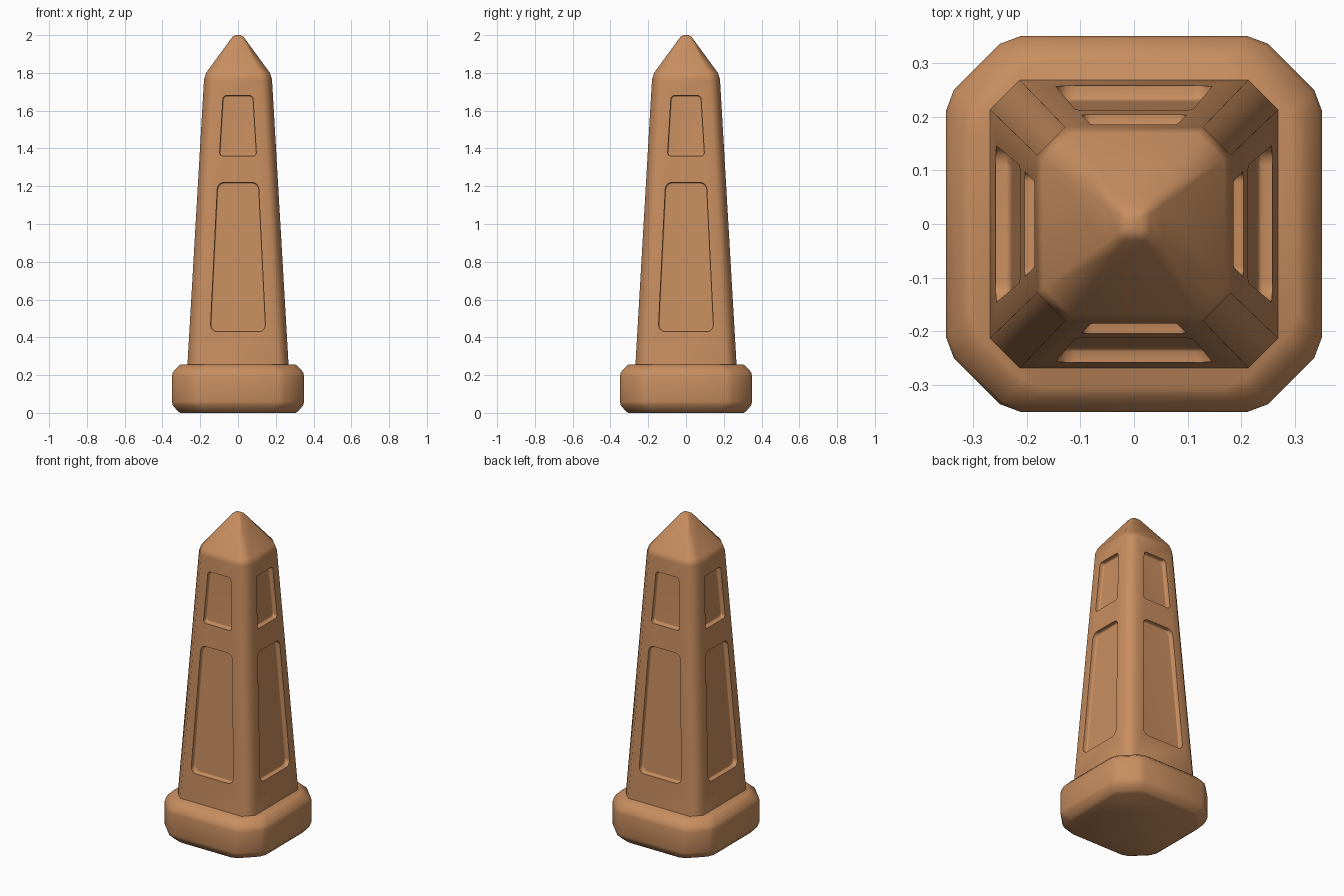
import bpy, bmesh, math
from mathutils import Matrix

if "Cube" in bpy.data.objects:
    bpy.data.objects.remove(bpy.data.objects["Cube"])

stone = bpy.data.materials.new("tan stone")
stone.diffuse_color = (0.58, 0.27, 0.115, 1)
stone.use_nodes = True
stone.node_tree.nodes["Principled BSDF"].inputs["Base Color"].default_value = stone.diffuse_color


def loft(bm, rings):
    """Skin a stack of equal-length point rings and cap both ends."""
    vs = [[bm.verts.new(p) for p in r] for r in rings]
    n = len(vs[0])
    for a, b in zip(vs, vs[1:]):
        for i in range(n):
            j = (i + 1) % n
            bm.faces.new((a[i], a[j], b[j], b[i]))
    bm.faces.new(vs[0][::-1])
    bm.faces.new(vs[-1])


def finish(bm, name):
    bmesh.ops.recalc_face_normals(bm, faces=bm.faces)
    me = bpy.data.meshes.new(name)
    bm.to_mesh(me)
    bm.free()
    me.materials.append(stone)
    ob = bpy.data.objects.new(name, me)
    bpy.context.collection.objects.link(ob)
    return ob


def square_ring(z, h, corner):
    """Square of half size h; corner holds (inset x, inset y) pairs."""
    pts = []
    for k in range(4):
        c, s = round(math.cos(k * math.pi / 2)), round(math.sin(k * math.pi / 2))
        for dx, dy in corner:
            x, y = h - dx, h - dy
            pts.append((x * c - y * s, x * s + y * c, z))
    return pts


def smooth(ob, angle):
    bpy.ops.object.select_all(action='DESELECT')
    ob.select_set(True)
    bpy.context.view_layer.objects.active = ob
    bpy.ops.object.shade_smooth_by_angle(angle=math.radians(angle))


# Base: cut-corner slab with softened edges
bm = bmesh.new()
corner = [(0, .14), (.015, .10), (.10, .015), (.14, 0)]
profile = [(0, .305), (.01, .32), (.04, .345), (.06, .35),
           (.19, .35), (.215, .345), (.243, .32), (.255, .305)]
loft(bm, [square_ring(z, h, corner) for z, h in profile])
base = finish(bm, "base")
smooth(base, 50)

# Shaft with pointed cap
bm = bmesh.new()
profile = [(.25, .268, .055), (1.765, .18, .052), (1.8, .169, .05),
           (1.96, .052, .018), (1.99, .03, .012), (2.0, .014, .006)]
loft(bm, [square_ring(z, h, [(0, c), (c, 0)]) for z, h, c in profile])
shaft = finish(bm, "shaft")


# Cutters for the tapered, round-cornered panels
def shaft_half(z):
    return .268 - (z - .25) * .088 / 1.515


def panel_ring(z0, z1, w0, w1, r, inset, depth):
    z0, z1, w0, w1 = z0 + inset, z1 - inset, w0 - inset, w1 - inset
    pts = []
    for cx, cz, w, a0 in ((1, z0 + r, w0, -90), (1, z1 - r, w1, 0),
                          (-1, z1 - r, w1, 90), (-1, z0 + r, w0, 180)):
        for k in range(4):
            a = math.radians(a0 + 30 * k)
            x, z = cx * (w - r) + r * math.cos(a), cz + r * math.sin(a)
            pts.append((x, depth - shaft_half(z), z))
    return pts


bm = bmesh.new()
for k in range(4):
    for z0, z1, w0, w1, r in ((.43, 1.22, .145, .11, .035),
                              (1.36, 1.68, .097, .08, .018)):
        old = set(bm.verts)
        loft(bm, [panel_ring(z0, z1, w0, w1, r, i, d)
                  for i, d in ((0, -.02), (0, .02), (.008, .03))])
        bmesh.ops.rotate(bm, verts=[v for v in bm.verts if v not in old],
                         cent=(0, 0, 0),
                         matrix=Matrix.Rotation(k * math.pi / 2, 3, 'Z'))
cutter = finish(bm, "panel_cutter")
cutter.hide_render = True

mod = shaft.modifiers.new("panels", 'BOOLEAN')
mod.operation = 'DIFFERENCE'
mod.solver = 'EXACT'
mod.object = cutter
bpy.context.view_layer.objects.active = shaft
bpy.ops.object.modifier_apply(modifier=mod.name)
bpy.data.objects.remove(cutter)
smooth(shaft, 50)
weighted = shaft.modifiers.new("soft normals", 'WEIGHTED_NORMAL')
weighted.keep_sharp = True
